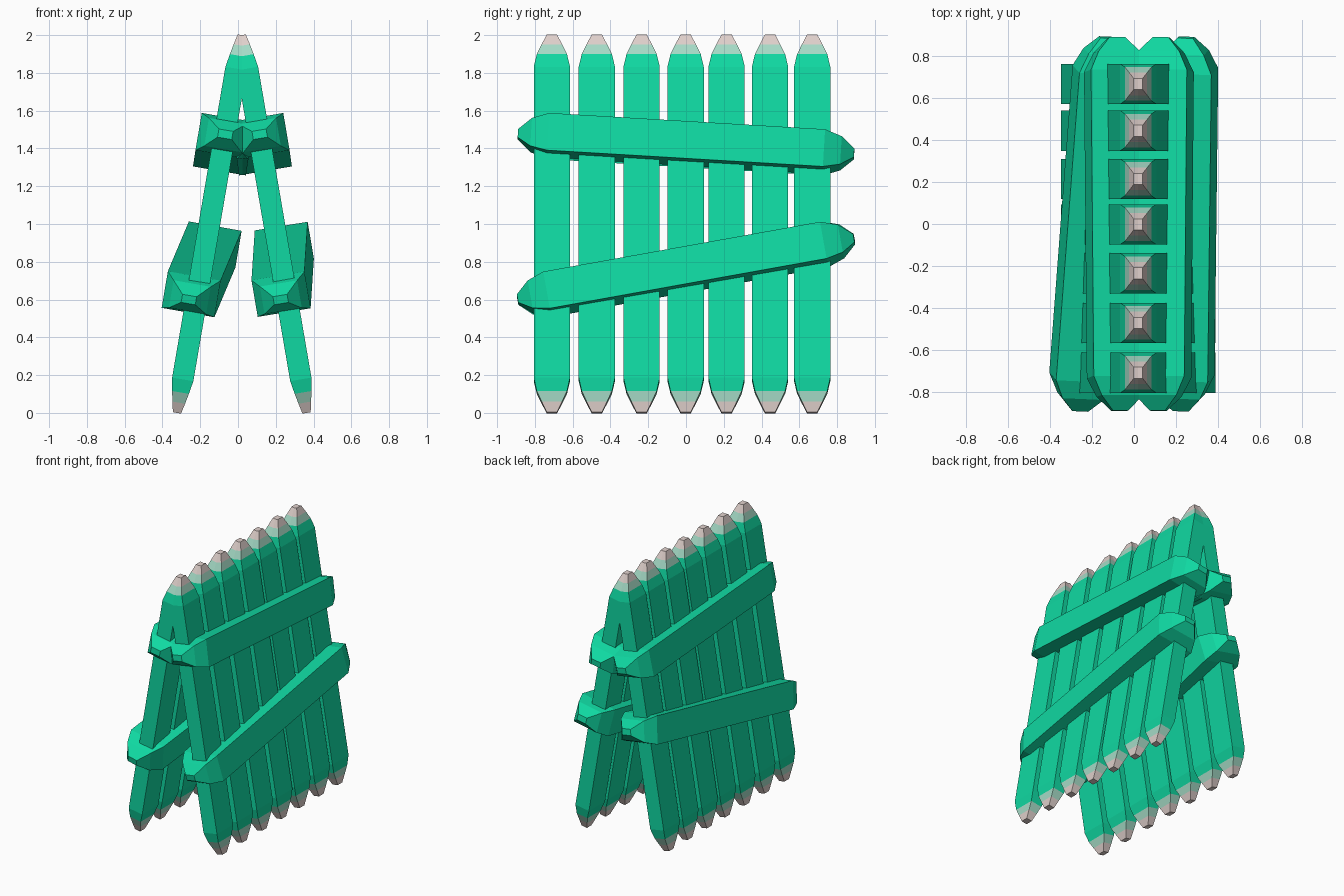
import bpy
import bmesh
from mathutils import Vector

cube = bpy.data.objects.get("Cube")
if cube:
    bpy.data.objects.remove(cube, do_unlink=True)


def material(name, rgb):
    mat = bpy.data.materials.new(name)
    mat.use_nodes = True
    mat.diffuse_color = (*rgb, 1)
    mat.node_tree.nodes["Principled BSDF"].inputs["Base Color"].default_value = (*rgb, 1)
    return mat


GREEN = material("green_paint", (0.005, 0.69, 0.36))
PALE = material("pale_green", (0.38, 0.71, 0.57))
PINK = material("pinkish_white", (0.74, 0.63, 0.60))


def bar(name, start, end, thick_hint, taper, painted_tips):
    """Rectangular bar with tapered ends.
    taper: (distance from the end, half thickness, half width), tip first."""
    start, end = Vector(start), Vector(end)
    axis = (end - start).normalized()
    wide = axis.cross(Vector(thick_hint)).normalized()
    thick = wide.cross(axis)
    rings = [(start + axis * d, t, w) for d, t, w in taper]
    rings += [(end - axis * d, t, w) for d, t, w in reversed(taper)]

    bm = bmesh.new()
    loops = [[bm.verts.new(c + thick * t * a + wide * w * b)
              for a, b in ((-1, -1), (1, -1), (1, 1), (-1, 1))]
             for c, t, w in rings]
    for lower, upper in zip(loops, loops[1:]):
        for i in range(4):
            j = (i + 1) % 4
            bm.faces.new((lower[i], lower[j], upper[j], upper[i]))
    bm.faces.new(loops[0][::-1])
    bm.faces.new(loops[-1])
    bmesh.ops.recalc_face_normals(bm, faces=bm.faces[:])

    # Bare tips: a pale band, then a pinkish point
    if painted_tips:
        length = (end - start).length
        for face in bm.faces:
            along = (face.calc_center_median() - start).dot(axis)
            gap = min(along, length - along)
            face.material_index = 2 if gap < 0.05 else 1 if gap < 0.1 else 0

    mesh = bpy.data.meshes.new(name)
    bm.to_mesh(mesh)
    bm.free()
    for mat in (GREEN, PALE, PINK) if painted_tips else (GREEN,):
        mesh.materials.append(mat)
    obj = bpy.data.objects.new(name, mesh)
    bpy.context.collection.objects.link(obj)
    return obj


RIDGE = 0.02    # x of the line where both panels meet
SPREAD = 0.343  # how far each panel's foot stands from it
SLAT_Y = (-0.71, -0.472, -0.235, -0.002, 0.215, 0.445, 0.668)
SLAT_TAPER = ((0, 0.022, 0.027), (0.055, 0.034, 0.054),
              (0.11, 0.045, 0.08), (0.18, 0.057, 0.096))
RAIL_TAPER = ((0, 0.038, 0.022), (0.07, 0.1, 0.075), (0.16, 0.142, 0.1))

# Two leaning panels of pointed slats
for side, sign in (("left", 1), ("right", -1)):
    for n, y in enumerate(SLAT_Y, 1):
        bar(f"{side}_slat_{n}", (RIDGE + sign * SPREAD, y, 0), (RIDGE, y, 2),
            (1, 0, 0.17 * sign), SLAT_TAPER, True)

# Crooked cross rails: name, lean sign, front end and back end as (x, z)
RAILS = (
    ("left_upper_rail", 1, (0.115, 1.475), (0.13, 1.37)),
    ("right_upper_rail", -1, (-0.067, 1.475), (-0.083, 1.37)),
    ("left_lower_rail", 1, (0.226, 0.6), (0.247, 0.92)),
    ("right_lower_rail", -1, (-0.26, 0.6), (-0.125, 0.92)),
)
for name, sign, (x0, z0), (x1, z1) in RAILS:
    bar(name, (x0, -0.89, z0), (x1, 0.89, z1), (1, 0, 0.17 * sign), RAIL_TAPER, False)
